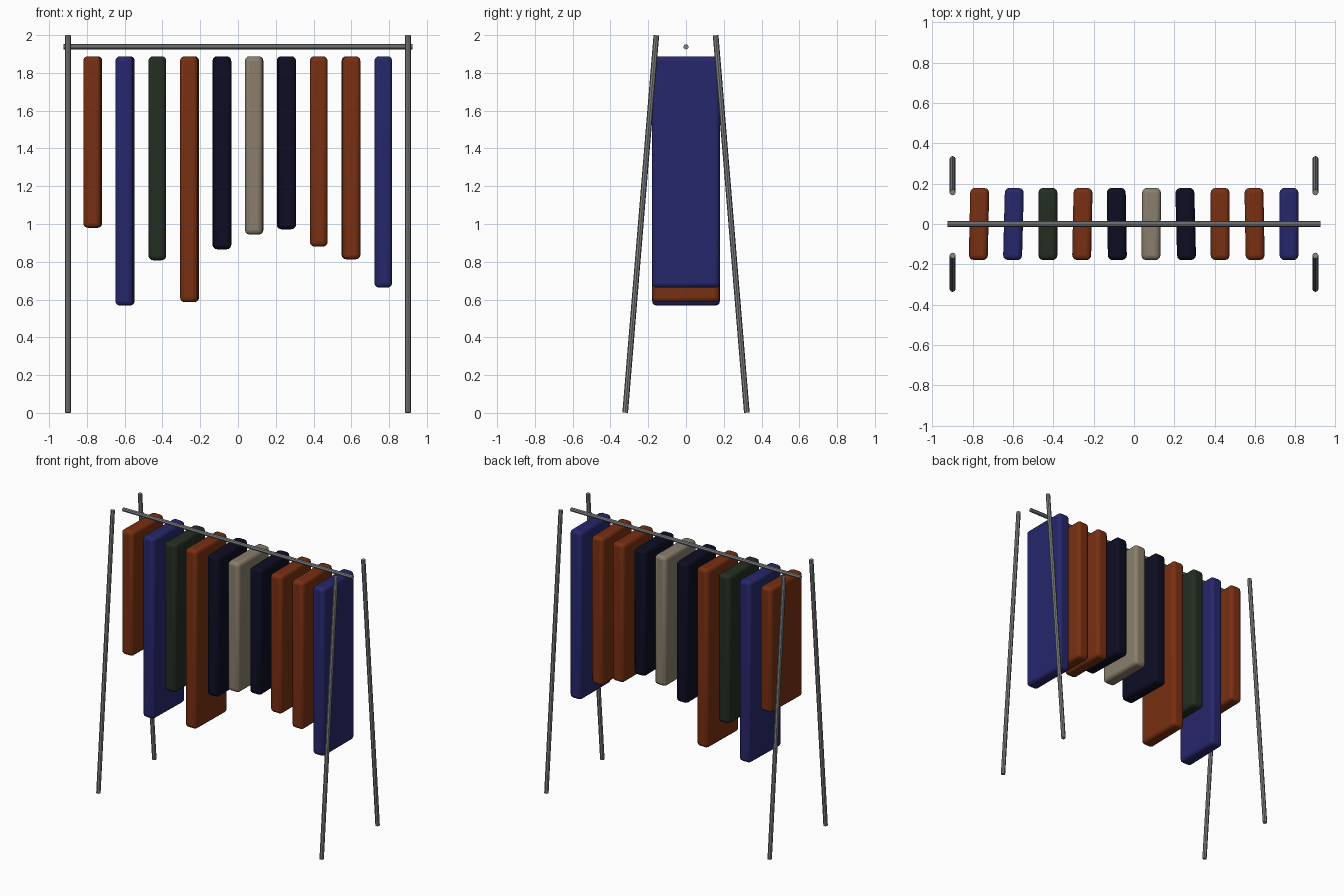
import bpy, math
from mathutils import Vector

if "Cube" in bpy.data.objects:
    bpy.data.objects.remove(bpy.data.objects["Cube"])


def mat(name, rgb):
    m = bpy.data.materials.new(name)
    m.diffuse_color = (*rgb, 1)
    m.use_nodes = True
    m.node_tree.nodes["Principled BSDF"].inputs["Base Color"].default_value = m.diffuse_color
    return m


STEEL = mat("grey_steel", (0.22, 0.23, 0.24))
RUST = mat("rust_cloth", (0.19, 0.029, 0.006))
BLUE = mat("blue_cloth", (0.02, 0.02, 0.15))
GREEN = mat("dark_green_cloth", (0.017, 0.027, 0.016))
NAVY = mat("navy_cloth", (0.004, 0.004, 0.017))
BEIGE = mat("beige_cloth", (0.25, 0.21, 0.15))


def tube(name, a, b, r):
    a, b = Vector(a), Vector(b)
    d = b - a
    bpy.ops.mesh.primitive_cylinder_add(vertices=8, radius=r, depth=d.length, location=(a + b) / 2)
    o = bpy.context.object
    o.rotation_euler = d.to_track_quat('Z', 'Y').to_euler()
    o.name = name
    o.data.materials.append(STEEL)
    return o


# splayed legs, two at each end
for sx, side in ((-1, "left"), (1, "right")):
    for sy, face in ((-1, "front"), (1, "back")):
        tube(f"{side}_{face}_leg", (sx * 0.9, sy * 0.322, 0.001), (sx * 0.9, sy * 0.157, 1.999), 0.015)

# hanging rail
tube("rail", (-0.925, 0, 1.938), (0.925, 0, 1.938), 0.014)

# hanging garments: material, hem height, slight twist in degrees
TOP = 1.888
garments = [(RUST, 0.98, -1.2), (BLUE, 0.568, -1.5), (GREEN, 0.808, 0), (RUST, 0.586, -1.2),
            (NAVY, 0.866, 1), (BEIGE, 0.944, -0.6), (NAVY, 0.972, 1.5), (RUST, 0.88, 0),
            (RUST, 0.813, 1), (BLUE, 0.663, 0)]
for i, (m, hem, twist) in enumerate(garments):
    bpy.ops.mesh.primitive_cube_add(size=1, location=(-0.769 + i * 0.1709, 0, (TOP + hem) / 2))
    o = bpy.context.object
    o.name = f"garment_{i + 1}"
    o.scale = (0.094, 0.358, TOP - hem)
    bpy.ops.object.transform_apply(location=False, rotation=False, scale=True)
    o.rotation_euler.z = math.radians(twist)
    o.data.materials.append(m)
    bev = o.modifiers.new("soft_edges", 'BEVEL')
    bev.width = 0.024
    bev.segments = 3
    bpy.ops.object.shade_smooth_by_angle(angle=math.radians(40))
